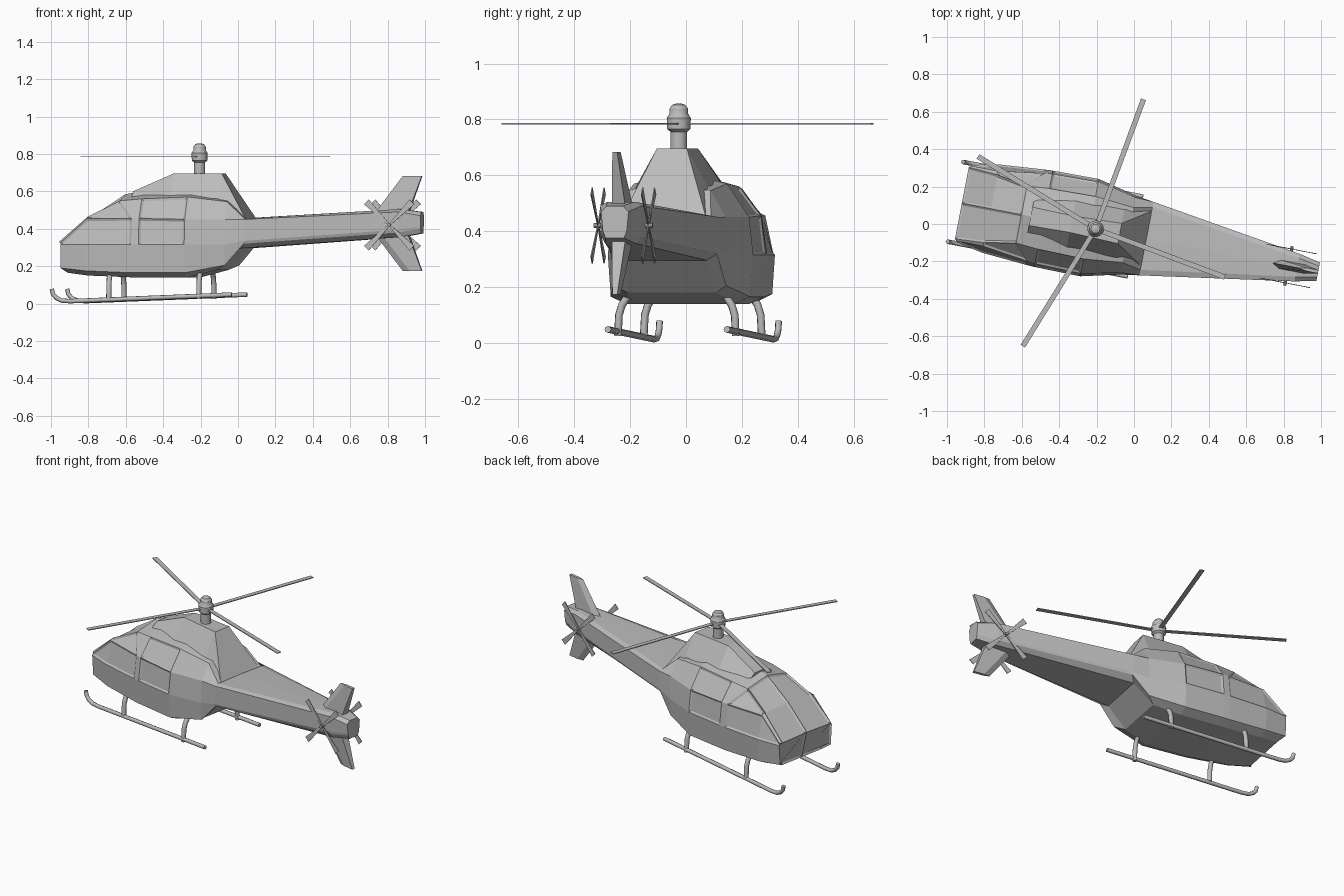
import bpy, bmesh
from math import sin, cos, pi, radians
from mathutils import Matrix, Vector

cube = bpy.data.objects.get("Cube")
if cube:
    bpy.data.objects.remove(cube, do_unlink=True)

grey = bpy.data.materials.new("plain_grey")
grey.use_nodes = True
colour = (0.5, 0.5, 0.5, 1)
grey.diffuse_color = colour
grey.node_tree.nodes["Principled BSDF"].inputs["Base Color"].default_value = colour

# The aircraft is built along x (nose at -x), then turned as a whole
YAW = radians(-10.9)
FRAME = Matrix.Translation((-0.012, -0.063, 0)) @ Matrix.Rotation(YAW, 4, "Z")


def loft(rings):
    """Skin a row of closed rings; each end cap is split in two halves."""
    bm = bmesh.new()
    rows = [[bm.verts.new(point) for point in ring] for ring in rings]
    count = len(rows[0])
    grid = []
    for a, b in zip(rows, rows[1:]):
        grid.append([bm.faces.new((a[k], a[(k + 1) % count], b[(k + 1) % count], b[k]))
                     for k in range(count)])
    half = count // 2
    caps = []
    for row in (rows[0], rows[-1]):
        caps.append([bm.faces.new(row[:half + 1]), bm.faces.new(row[half:] + row[:1])])
    bmesh.ops.recalc_face_normals(bm, faces=bm.faces[:])
    return bm, grid, caps


def finish(name, bm, local=Matrix(), smooth=False):
    mesh = bpy.data.meshes.new(name)
    bm.to_mesh(mesh)
    bm.free()
    mesh.materials.append(grey)
    obj = bpy.data.objects.new(name, mesh)
    bpy.context.collection.objects.link(obj)
    obj.matrix_world = FRAME @ local
    if smooth:
        select(obj)
        bpy.ops.object.shade_smooth_by_angle(angle=radians(35))
    return obj


def select(obj):
    bpy.ops.object.select_all(action="DESELECT")
    obj.select_set(True)
    bpy.context.view_layer.objects.active = obj


def tube(name, points, radius):
    curve = bpy.data.curves.new(name, "CURVE")
    curve.dimensions = "3D"
    curve.bevel_depth = radius
    curve.bevel_resolution = 2
    curve.use_fill_caps = True
    spline = curve.splines.new("POLY")
    spline.points.add(len(points) - 1)
    for target, point in zip(spline.points, points):
        target.co = (*point, 1)
    curve.materials.append(grey)
    obj = bpy.data.objects.new(name, curve)
    bpy.context.collection.objects.link(obj)
    obj.matrix_world = FRAME
    select(obj)
    bpy.ops.object.convert(target="MESH")
    bpy.ops.object.shade_smooth_by_angle(angle=radians(50))


def hull_rib(x, tuck, belly, belt, crease, crease_z, lean, roof, roof_z, peak):
    side = [(x + tuck, 0, belly),
            (x + tuck, belt * 0.75, belly),
            (x, belt * 0.96, belly + 0.025),
            (x, belt, max(0.315, belly + 0.04)),
            (x, crease, crease_z),
            (x + lean, roof, roof_z),
            (x + lean, 0, peak)]
    return side + [(px, -py, pz) for px, py, pz in side[-2:0:-1]]


# Fuselage and tail boom in one skin
ribs = [
    (-.915, .03, .165, .21, .205, .325, -.01, .195, .33, .335),
    (-.77, 0, .15, .24, .205, .455, 0, .185, .465, .475),
    (-.52, 0, .14, .26, .24, .455, -.08, .155, .55, .585),
    (-.48, 0, .14, .262, .245, .455, 0, .165, .56, .605),
    (-.23, 0, .14, .265, .25, .45, 0, .17, .57, .61),
    (-.02, -.05, .18, .215, .205, .45, 0, .15, .545, .56),
    (.08, -.03, .295, .2, .2, .45, 0, .17, .455, .458),
    (.9, 0, .355, .075, .075, .49, 0, .05, .505, .505),
    (1.015, 0, .375, .045, .05, .47, 0, .03, .49, .49),
]
hull, grid, caps = loft([hull_rib(*rib) for rib in ribs])

# Recessed panes: side windows, windscreen halves and nose panes
LOWER, UPPER, SCREEN = 3, 4, 5
panes = [[face] for face in caps[0]]
for band, bays in ((LOWER, (0, 1)), (UPPER, (1,)), (SCREEN, (0, 1)),
                   (LOWER, (3,)), (UPPER, (3,))):
    for k in (band, 11 - band):
        panes.append([grid[bay][k] for bay in bays])
for pane in panes:
    bmesh.ops.inset_region(hull, faces=pane, thickness=0.011, depth=-0.007,
                           use_boundary=True, use_even_offset=True)
finish("fuselage", hull)

# Engine cowl on the roof, sloping down to the boom
cowl = []
for x, base, base_z, top, top_z in ((-.55, .1, .56, .05, .6), (-.33, .13, .57, .045, .695),
                                    (-.065, .13, .56, .055, .695), (.08, .16, .4, .15, .458)):
    cowl.append([(x, -base, base_z), (x, base, base_z), (x, top, top_z), (x, -top, top_z)])
finish("engine_cowl", loft(cowl)[0])

# Mast and rotor hub
HUB = Vector((-0.197, 0, 0))
profile = [(.03, .67), (.03, .755), (.042, .765), (.044, .805), (.034, .82),
           (.034, .838), (.024, .852), (.008, .857)]
SIDES = 16
rings = [[(r * cos(2 * pi * k / SIDES), r * sin(2 * pi * k / SIDES), z) for k in range(SIDES)]
         for r, z in profile]
finish("rotor_hub", loft(rings)[0], Matrix.Translation(HUB), True)


def blade(name, local, start, end, root, tip, thick):
    """Flat blade along x, from root width to tip width."""
    rings = []
    for x, width in ((start, root), (end, tip)):
        w, t = width / 2, thick / 2
        rings.append([(x, -w, -t), (x, w, -t), (x, w, t), (x, -w, t)])
    finish(name, loft(rings)[0], local)


# Main rotor blades
for number, angle in enumerate((69.7, 148.4, 238.2, 339.5)):
    turn = Matrix.Rotation(radians(angle) - YAW, 4, "Z")
    place = Matrix.Translation(HUB + Vector((0, 0, 0.785)))
    blade(f"main_blade_{number}", place @ turn, 0.03, 0.738, 0.026, 0.028, 0.005)

# Tail rotors, one on each side of the boom
for side, label in ((1, "left"), (-1, "right")):
    place = Matrix.Translation((0.853, side * 0.092, 0.42)) @ Matrix.Rotation(pi / 2, 4, "X")
    for number in range(4):
        turn = Matrix.Rotation(pi / 4 + number * pi / 2, 4, "Z")
        blade(f"{label}_tail_blade_{number}", place @ turn, 0, 0.175, 0.01, 0.036, 0.004)
    hub = bmesh.new()
    bmesh.ops.create_cone(hub, cap_ends=True, segments=10, radius1=0.009, radius2=0.009, depth=0.03)
    finish(f"{label}_tail_hub", hub, place)

# Swept tail fins above and below
for name, flip in (("upper_fin", 1), ("lower_fin", -1)):
    rings = []
    for front, rear, height, half in ((.745, .935, .04, .026), (.91, 1.015, .255, .009)):
        z = 0.428 + flip * height
        rings.append([(front, 0, z), (front + 0.04, half, z), (rear, half, z),
                      (rear, -half, z), (front + 0.04, -half, z), (front, 0, z)][:5])
    finish(name, loft(rings)[0])

# Landing skids with curved struts
skid_path = [(.02, .048), (-.86, .013), (-.905, .016), (-.935, .03), (-.953, .05), (-.96, .078)]
strut_path = [(.15, .185), (.18, .165), (.2, .135), (.211, .1), (.215, .025)]
for side, label in ((1, "left"), (-1, "right")):
    tube(f"{label}_skid", [(x, side * 0.217, z) for x, z in skid_path], 0.012)
    for x, where in ((-0.65, "front"), (-0.16, "rear")):
        tube(f"{label}_{where}_strut", [(x, side * y, z) for y, z in strut_path], 0.014)
